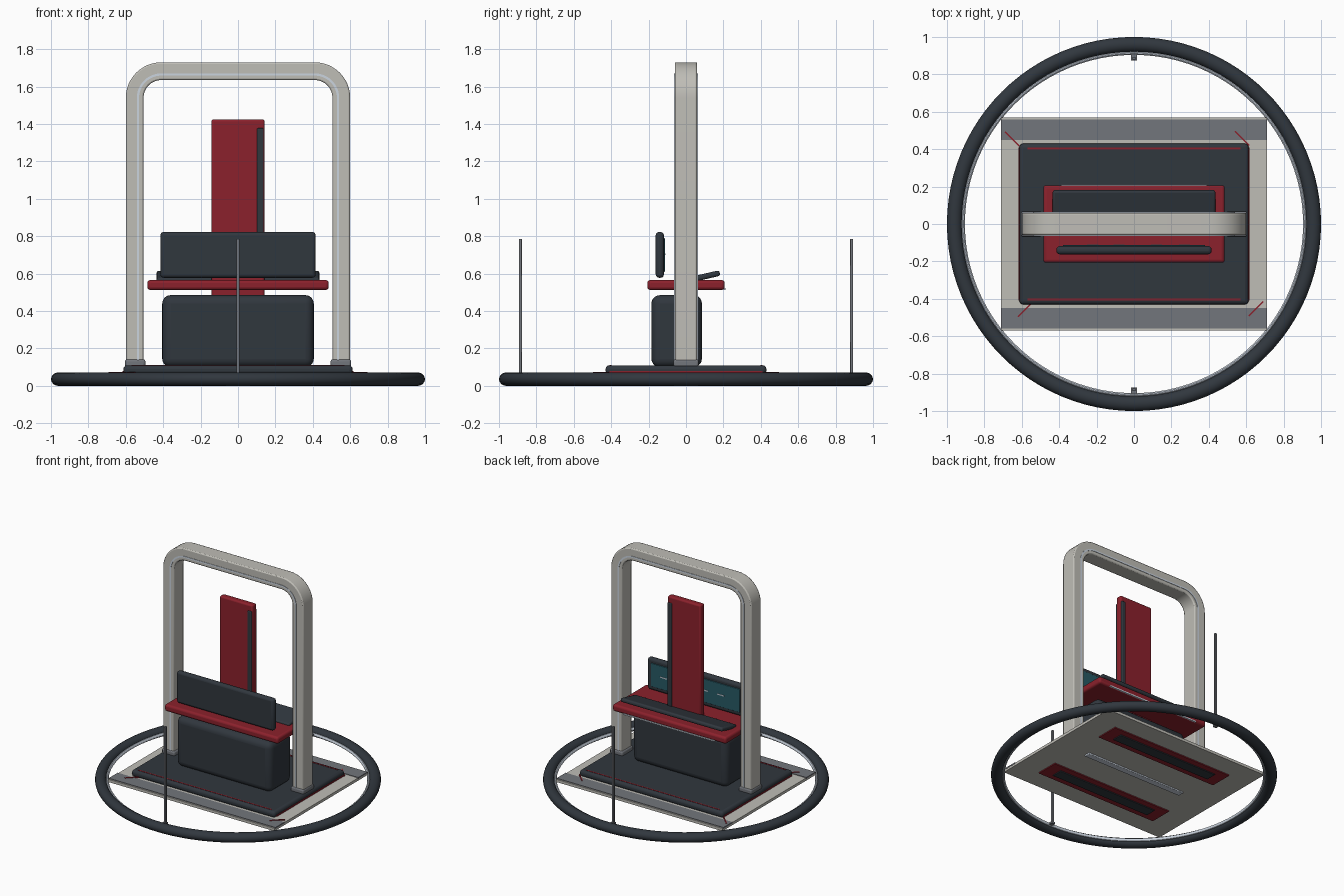
import bpy, bmesh, math
from mathutils import Vector

if "Cube" in bpy.data.objects:
    bpy.data.objects.remove(bpy.data.objects["Cube"])


def material(name, rgb):
    m = bpy.data.materials.new(name)
    m.diffuse_color = (*rgb, 1)
    m.use_nodes = True
    m.node_tree.nodes["Principled BSDF"].inputs["Base Color"].default_value = m.diffuse_color
    return m


DARK = material("charcoal", (0.03, 0.038, 0.048))
RED = material("deep_red", (0.26, 0.015, 0.025))
BONE = material("warm_grey", (0.52, 0.51, 0.47))
STEEL = material("steel", (0.17, 0.18, 0.2))
LIGHT = material("pale_light", (0.6, 0.66, 0.74))
TEAL = material("screen_teal", (0.02, 0.1, 0.13))


def finish(ob, mat, bevel=0, segments=3):
    ob.data.materials.append(mat)
    if bevel:
        mod = ob.modifiers.new("bevel", "BEVEL")
        mod.width = bevel
        mod.segments = segments
        mod.limit_method = "ANGLE"
    bpy.ops.object.select_all(action="DESELECT")
    ob.select_set(True)
    bpy.context.view_layer.objects.active = ob
    bpy.ops.object.shade_smooth_by_angle(angle=math.radians(35))
    return ob


def box(name, x, y, z, mat, bevel=0, segments=3, rot=(0, 0, 0)):
    """Box from (min, max) pairs on each axis, turned about its centre."""
    spans = (x, y, z)
    size = [b - a for a, b in spans]
    bm = bmesh.new()
    bmesh.ops.create_cube(bm, size=1)
    bmesh.ops.scale(bm, vec=Vector(size), verts=bm.verts)
    me = bpy.data.meshes.new(name)
    bm.to_mesh(me)
    bm.free()
    ob = bpy.data.objects.new(name, me)
    ob.location = [(a + b) / 2 for a, b in spans]
    ob.rotation_euler = rot
    bpy.context.collection.objects.link(ob)
    return finish(ob, mat, bevel, segments)


def ring(name, major, minor, z, flat, mat, sides=16):
    bpy.ops.mesh.primitive_torus_add(major_radius=major, minor_radius=minor,
                                     major_segments=96, minor_segments=sides,
                                     location=(0, 0, z))
    ob = bpy.context.object
    ob.name = name
    ob.scale.z = flat
    return finish(ob, mat)


def arch(name, half, top, thick, radius, depth, z0, mat, bevel=0):
    """Upside-down U band with rounded corners, extruded along y."""
    def outline(h, t, r):
        pts = [(-h, z0)]
        for cx, start in ((-h + r, 180), (h - r, 90)):
            for i in range(13):
                a = math.radians(start - 7.5 * i)
                pts.append((cx + r * math.cos(a), t - r + r * math.sin(a)))
        return pts + [(h, z0)]

    bm = bmesh.new()
    rows = []
    for y in (-depth, depth):
        for inset in (0, thick):
            rows.append([bm.verts.new((px, y, pz)) for px, pz in
                         outline(half - inset, top - inset, radius - inset)])
    fo, fi, bo, bi = rows
    loops = (fo, fi, bi, bo)
    for a, b in zip(loops, loops[1:] + loops[:1]):
        for i in range(len(fo) - 1):
            bm.faces.new((a[i], a[i + 1], b[i + 1], b[i]))
    for k in (0, -1):
        bm.faces.new([lp[k] for lp in loops])
    bmesh.ops.recalc_face_normals(bm, faces=bm.faces)
    me = bpy.data.meshes.new(name)
    bm.to_mesh(me)
    bm.free()
    ob = bpy.data.objects.new(name, me)
    bpy.context.collection.objects.link(ob)
    return finish(ob, mat, bevel, 2)


# Round bumper and its inner light ring
ring("bumper_ring", 0.96, 0.04, 0.036, 0.9, DARK)
ring("inner_light_ring", 0.914, 0.01, 0.036, 1.2, LIGHT, 10)

# Base plate and deck
box("base_plate", (-0.71, 0.71), (-0.57, 0.57), (0.045, 0.066), BONE)
box("deck", (-0.613, 0.613), (-0.43, 0.43), (0.06, 0.11), DARK, 0.02)

# Parts repeated front and back
for s, side in ((-1, "front"), (1, "back")):
    def ys(a, b):
        return tuple(sorted((s * a, s * b)))
    box(side + "_plate_band", (-0.712, 0.712), ys(0.45, 0.56), (0.06, 0.07), STEEL)
    box(side + "_deck_trim", (-0.57, 0.57), ys(0.398, 0.408), (0.1, 0.112), RED)
    box(side + "_skid", (-0.52, 0.52), ys(0.24, 0.415), (0.037, 0.05), RED)
    box(side + "_skid_pad", (-0.43, 0.43), ys(0.285, 0.37), (0.03, 0.045), DARK, 0.004)
    box(side + "_antenna", (-0.009, 0.009), ys(0.876, 0.894), (0.04, 0.785), STEEL, 0.004, 2)
    box(side + "_antenna_mount", (-0.015, 0.015), ys(0.875, 0.925), (0.03, 0.045), STEEL)
box("underside_light", (-0.43, 0.43), (-0.025, 0.025), (0.035, 0.05), LIGHT, 0.005)

# Red corner marks, 45 degrees to the plate
for i, (x, y, turn) in enumerate(((-0.652, 0.455, -45), (0.578, 0.457, -45),
                                  (-0.582, -0.457, 45), (0.652, -0.453, 45))):
    box(f"corner_mark_{i + 1}", (x - 0.054, x + 0.054), (y - 0.004, y + 0.004),
        (0.062, 0.074), RED, rot=(0, 0, math.radians(turn)))

# Arch with light strip, feet and deck side trims
arch("arch_frame", 0.6, 1.73, 0.095, 0.19, 0.06, 0.1, BONE, 0.008)
arch("arch_light_strip", 0.541, 1.671, 0.012, 0.131, 0.063, 0.12, LIGHT)
for s, side in ((-1, "left"), (1, "right")):
    def xs(a, b):
        return tuple(sorted((s * a, s * b)))
    box(side + "_arch_foot", xs(0.495, 0.605), (-0.068, 0.068), (0.1, 0.142), STEEL, 0.012)
    box(side + "_deck_trim", xs(0.608, 0.617), (-0.41, 0.41), (0.07, 0.08), RED)

# Pedestal and tray
box("pedestal", (-0.405, 0.405), (-0.185, 0.085), (0.1, 0.485), DARK, 0.045, 5)
box("tray", (-0.485, 0.485), (-0.207, 0.207), (0.513, 0.566), RED, 0.016)
box("tray_light", (-0.39, 0.39), (0.2, 0.211), (0.512, 0.522), LIGHT)

# Tilted control pad and display
box("control_pad", (-0.435, 0.435), (0.0, 0.183), (0.568, 0.598), DARK, 0.012,
    rot=(math.radians(13), 0, 0))
box("display_body", (-0.415, 0.415), (-0.162, -0.118), (0.578, 0.823), DARK, 0.018)
box("display_screen", (-0.38, 0.38), (-0.125, -0.112), (0.61, 0.79), TEAL, 0.004)
for i, x in enumerate((0.27, 0.12, -0.08, -0.22)):
    box(f"screen_mark_{i + 1}", (x - 0.03, x + 0.03), (-0.115, -0.109),
        (0.7, 0.708), LIGHT)

# Upright panel with a dark strip on both faces
box("upright_panel", (-0.142, 0.142), (-0.025, 0.025), (0.45, 1.425), RED, 0.012)
box("upright_strip", (0.102, 0.137), (-0.034, 0.034), (0.58, 1.378), DARK, 0.006)
